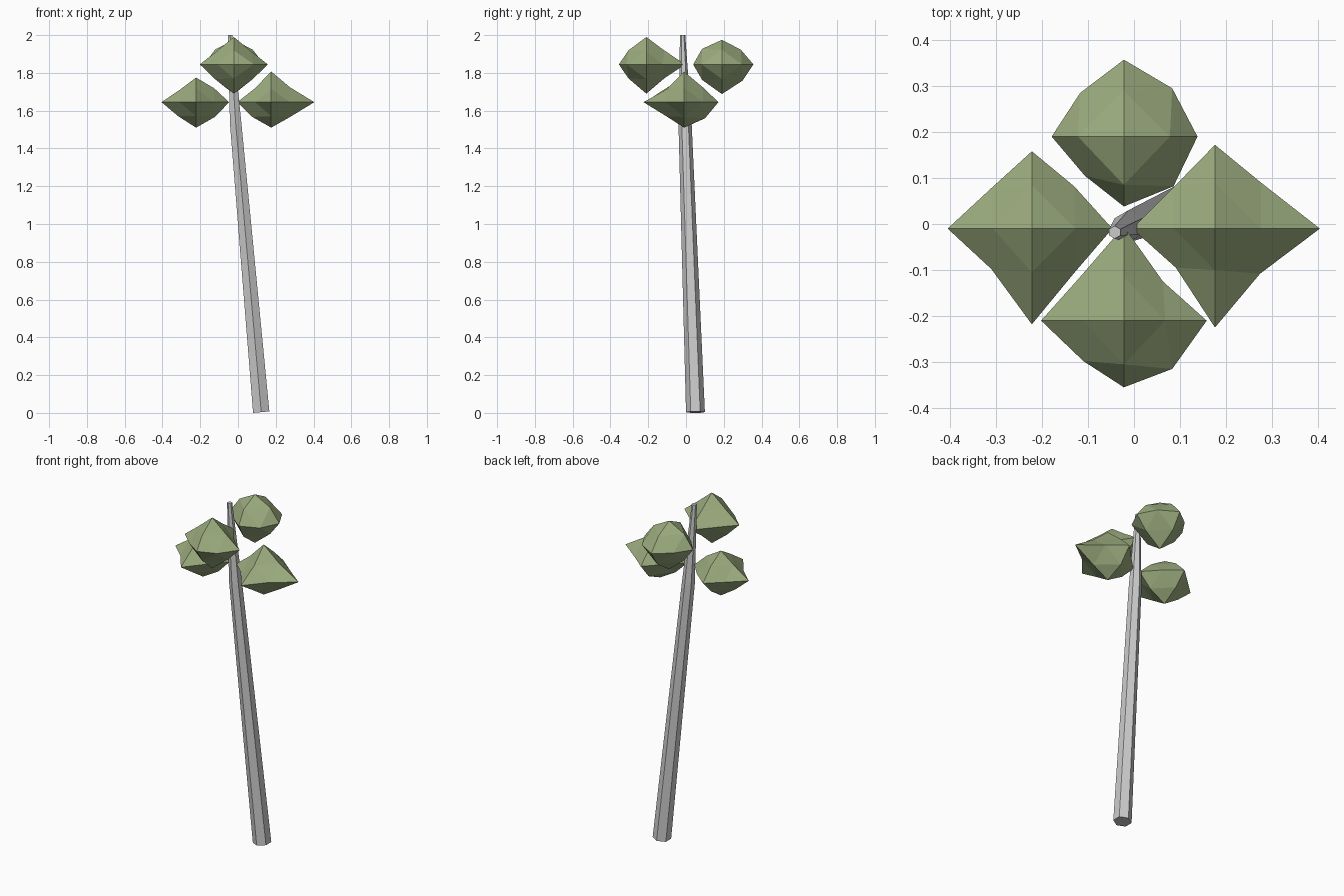
import bpy, bmesh, math
from itertools import product
from mathutils import Vector, Matrix

if "Cube" in bpy.data.objects:
    bpy.data.objects.remove(bpy.data.objects["Cube"])


def finish(name, bm, mat=None):
    bmesh.ops.recalc_face_normals(bm, faces=bm.faces)
    mesh = bpy.data.meshes.new(name)
    bm.to_mesh(mesh)
    bm.free()
    obj = bpy.data.objects.new(name, mesh)
    bpy.context.collection.objects.link(obj)
    if mat:
        mesh.materials.append(mat)
    return obj


# Leaning six-sided trunk: (centre, radius, ring tilt about y)
def trunk(rings, sides=6):
    bm = bmesh.new()
    loops = []
    for centre, radius, tilt in rings:
        rot = Matrix.Rotation(tilt, 3, 'Y')
        loop = []
        for i in range(sides):
            a = math.pi / 2 + math.tau * i / sides
            p = Vector((radius * math.cos(a), radius * math.sin(a), 0))
            loop.append(bm.verts.new(Vector(centre) + rot @ p))
        loops.append(loop)
    for lo, hi in zip(loops, loops[1:]):
        for i in range(sides):
            j = (i + 1) % sides
            bm.faces.new((lo[i], lo[j], hi[j], hi[i]))
    bm.faces.new(loops[0])
    bm.faces.new(loops[-1])
    finish("trunk", bm)


# Leaf clump: octahedron split once, with its own reach per pole and per edge
def clump(name, centre, poles, mids, mat, squash=0.78):
    bm = bmesh.new()
    centre = Vector(centre)
    pole, mid = {}, {}
    for i, reach in enumerate(poles):
        axis, sign = i // 2, 1 - 2 * (i % 2)
        p = Vector((0, 0, 0))
        p[axis] = sign * reach
        pole[axis, sign] = bm.verts.new(centre + p)
    reaches = iter(mids)
    for a, b in ((0, 1), (0, 2), (1, 2)):
        for sa, sb in product((1, -1), repeat=2):
            m = next(reaches)
            p = Vector((0, 0, 0))
            p[a], p[b] = sa * m, sb * m
            p.z *= squash
            mid[a, sa, b, sb] = bm.verts.new(centre + p)
    for x, y, z in product((1, -1), repeat=3):
        xy, xz, yz = mid[0, x, 1, y], mid[0, x, 2, z], mid[1, y, 2, z]
        for tri in ((pole[0, x], xy, xz), (pole[1, y], yz, xy),
                    (pole[2, z], xz, yz), (xy, yz, xz)):
            bm.faces.new(tri)
    finish(name, bm, mat)


leaf = bpy.data.materials.new("leaf_green")
leaf.diffuse_color = (0.33, 0.41, 0.21, 1)
leaf.use_nodes = True
leaf.node_tree.nodes["Principled BSDF"].inputs["Base Color"].default_value = leaf.diffuse_color

trunk([((0.123, 0.05, 0.004), 0.05, -0.09),
       ((-0.012, -0.005, 1.53), 0.035, -0.07),
       ((-0.042, -0.018, 2.0), 0.014, 0)])

# Poles: +x -x +y -y +z -z; edge reaches: xy, xz, yz as ++ +- -+ --
clump("left_leaves", (-0.222, -0.01, 1.645),
      (.175, .183, .168, .208, .13, .135),
      (.092, .094, .088, .088, .095, .1, .085, .095, .095, .095, .095, .095), leaf)
clump("front_leaves", (-0.022, -0.21, 1.845),
      (.18, .18, .205, .145, .145, .155),
      (.085, .105, .095, .088, .09, .1, .09, .1, .095, .095, .095, .095), leaf)
clump("back_leaves", (-0.022, 0.19, 1.845),
      (.16, .157, .167, .152, .13, .157),
      (.105, .108, .095, .085, .1, .1, .1, .1, .1, .11, .105, .105), leaf)
clump("right_leaves", (0.176, -0.01, 1.645),
      (.228, .18, .182, .215, .162, .135),
      (.1, .098, .09, .085, .1, .1, .09, .1, .1, .11, .09, .095), leaf)
